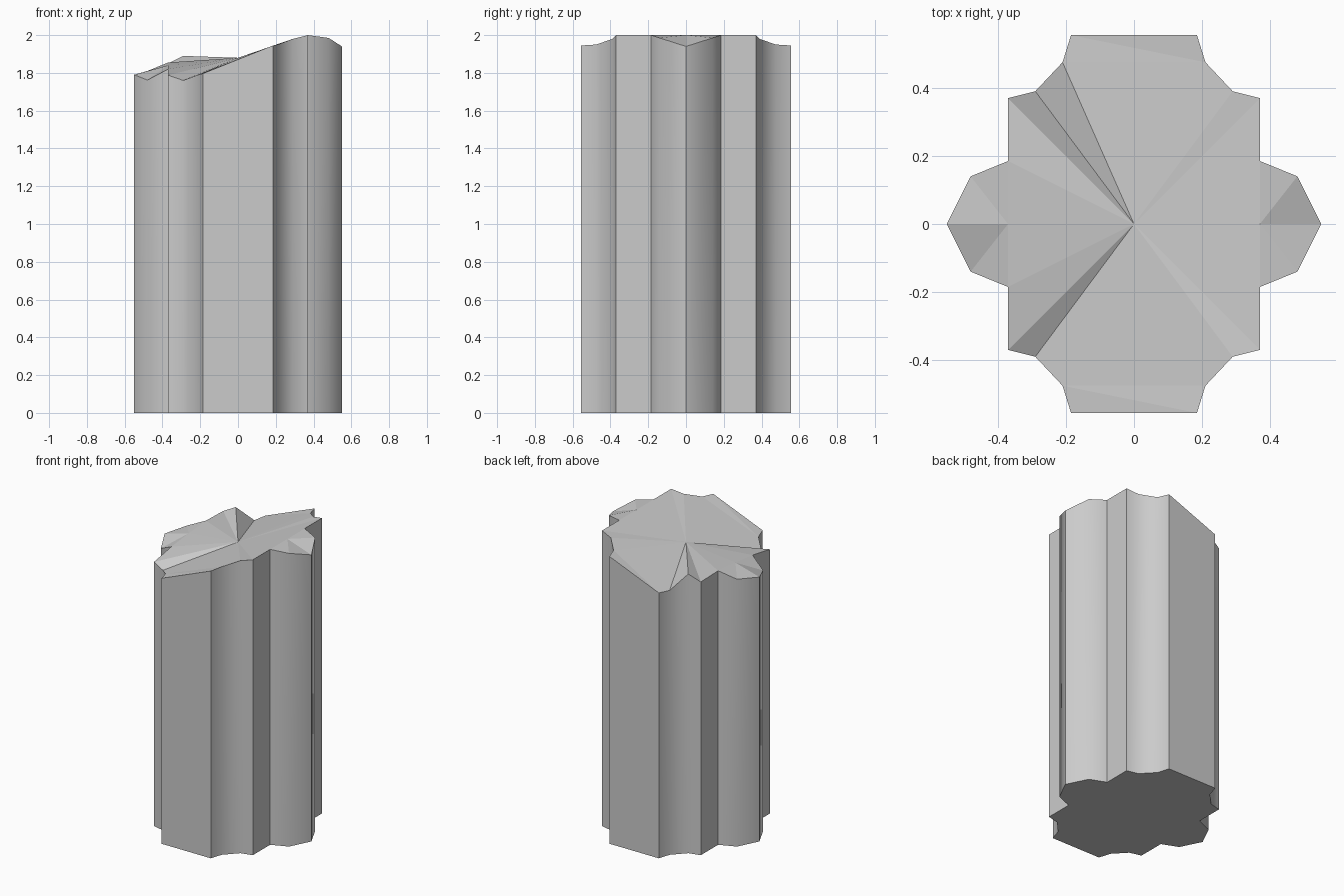
import bpy, bmesh, math

if "Cube" in bpy.data.objects:
    bpy.data.objects.remove(bpy.data.objects["Cube"])

# Quarter outline, from the right tip round to the back cap
QUARTER = [(0.55, 0), (0.48, 0.14), (0.37, 0.185), (0.37, 0.37),
           (0.29, 0.39), (0.21, 0.475), (0.185, 0.555)]
# Broken top heights along each quarter (tip to cap)
RIGHT = [1.94, 1.985, 2.0, 2.0, 1.98, 1.95, 1.945]
BACK_LEFT = [1.79, 1.81, 1.855, 1.85, 1.89, 1.79, 1.797]
FRONT_LEFT = [1.79, 1.762, 1.82, 1.788, 1.76, 1.79, 1.797]


def quarter(sx, sy, heights):
    return [(sx * x, sy * y, z) for (x, y), z in zip(QUARTER, heights)]


rim = (quarter(1, 1, RIGHT)
       + quarter(-1, 1, BACK_LEFT)[::-1]
       + quarter(-1, -1, FRONT_LEFT)[1:]
       + quarter(1, -1, RIGHT)[:0:-1])
n = len(rim)

bm = bmesh.new()
top = [bm.verts.new(p) for p in rim]
base = [bm.verts.new((x, y, 0)) for x, y, z in rim]

# Fluted side walls and flat base
for i in range(n):
    j = (i + 1) % n
    bm.faces.new((base[i], base[j], top[j], top[i])).smooth = True
bm.faces.new(base[::-1])

# Side tips and front/back strips of the broken top
inner = []
centre = bm.verts.new((0, 0, 1.88))
tip_hub = {1: bm.verts.new((0.37, 0, 2.0)), -1: bm.verts.new((-0.37, 0, 1.84))}
for i, v in enumerate(top):
    w = top[(i + 1) % n]
    mx, my = (v.co.x + w.co.x) / 2, (v.co.y + w.co.y) / 2
    if abs(mx) > 0.38:
        bm.faces.new((v, w, tip_hub[1 if mx > 0 else -1]))
    elif abs(my) > 0.55:
        a, b = top[i - 1], top[(i + 2) % n]
        bm.faces.new((a, v, w))
        bm.faces.new((a, w, b))

# Facets fanning in to the centre
for v in top:
    if abs(v.co.x) < 0.4 and abs(v.co.y) < 0.5:
        inner.append(v)
inner += list(tip_hub.values())
inner.sort(key=lambda v: math.atan2(v.co.y, v.co.x))
for v, w in zip(inner, inner[1:] + inner[:1]):
    bm.faces.new((v, w, centre))

bmesh.ops.recalc_face_normals(bm, faces=bm.faces)
mesh = bpy.data.meshes.new("broken_column")
bm.to_mesh(mesh)
bm.free()
column = bpy.data.objects.new("broken_column", mesh)
bpy.context.collection.objects.link(column)

# Soft flutes, crisp ridges
bpy.context.view_layer.objects.active = column
column.select_set(True)
bpy.ops.object.shade_smooth_by_angle(angle=math.radians(44))
for p in mesh.polygons:
    if abs(p.normal.z) > 0.3:
        p.use_smooth = False
